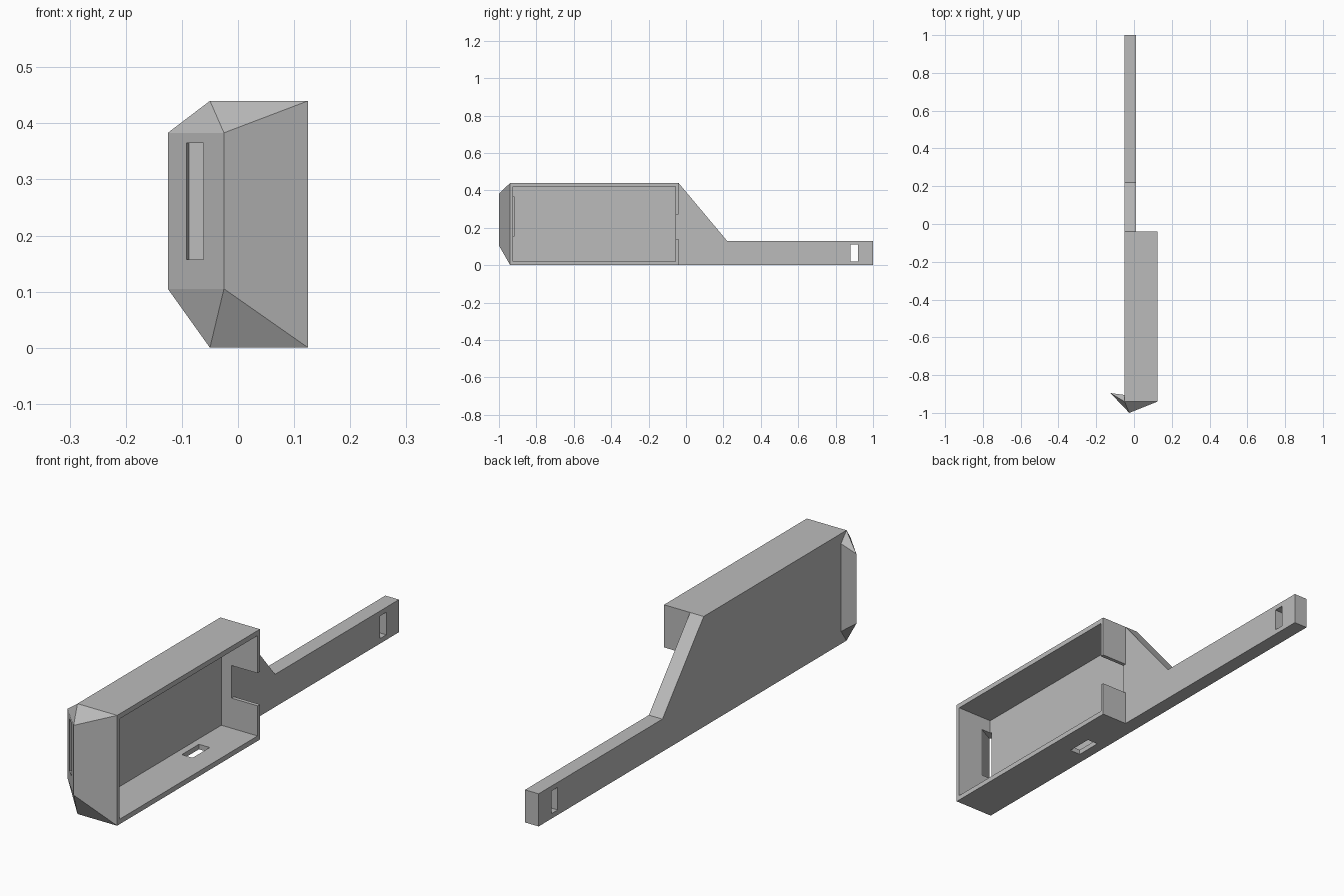
import bpy
import bmesh
from mathutils import Vector

cube = bpy.data.objects.get("Cube")
if cube:
    bpy.data.objects.remove(cube, do_unlink=True)

# One plain grey finish for the whole part
grey = bpy.data.materials.new("plain_grey")
grey.use_nodes = True
colour = (0.5, 0.5, 0.5, 1)
grey.diffuse_color = colour
grey.node_tree.nodes["Principled BSDF"].inputs["Base Color"].default_value = colour


def finish(bm, name):
    bmesh.ops.recalc_face_normals(bm, faces=bm.faces)
    mesh = bpy.data.meshes.new(name)
    bm.to_mesh(mesh)
    bm.free()
    mesh.materials.append(grey)
    obj = bpy.data.objects.new(name, mesh)
    bpy.context.collection.objects.link(obj)
    return obj


def prism(name, outline, offset):
    """Extrude a flat outline of 3D points by an offset."""
    bm = bmesh.new()
    face = bm.faces.new([bm.verts.new(p) for p in outline])
    new = bmesh.ops.extrude_face_region(bm, geom=[face])["geom"]
    verts = [v for v in new if isinstance(v, bmesh.types.BMVert)]
    bmesh.ops.translate(bm, verts=verts, vec=Vector(offset))
    # the starting face is kept as the closing cap
    return finish(bm, name)


def block(name, x, y, z):
    outline = [(x[0], y[0], z[0]), (x[1], y[0], z[0]),
               (x[1], y[1], z[0]), (x[0], y[1], z[0])]
    return prism(name, outline, (0, 0, z[1] - z[0]))


def hull(name, points):
    bm = bmesh.new()
    for p in points:
        bm.verts.new(p)
    bmesh.ops.convex_hull(bm, input=bm.verts)
    return finish(bm, name)


def combine(target, tool, operation):
    tool.hide_render = True
    mod = target.modifiers.new(operation.lower(), "BOOLEAN")
    mod.operation, mod.solver, mod.object = operation, "EXACT", tool
    bpy.context.view_layer.objects.active = target
    bpy.ops.object.modifier_apply(modifier=mod.name)
    bpy.data.objects.remove(tool, do_unlink=True)


BACK, RIM, ARM = -0.05, 0.125, 0.01
TOP = 0.44

# Case with its faceted nose and side hook
case = block("case_with_arm", (BACK, RIM), (-0.94, -0.04), (0, TOP))
nose_points = [(x, -0.94, z) for x in (BACK, RIM) for z in (0, TOP)]
nose_points += [(x, y, z) for x, y in ((-0.025, -1), (-0.125, -0.895))
                for z in (0.105, 0.383)]
nose_points += [(BACK, -0.905, z) for z in (0.05, 0.40)]
combine(case, hull("nose", nose_points), "UNION")

# Open cavity facing the left side
combine(case, block("cavity", (-0.035, 0.2), (-0.925, -0.055), (0.02, 0.42)), "DIFFERENCE")

# Tapering arm
profile = [(-0.05, 0), (1, 0), (1, 0.13), (0.22, 0.13), (-0.04, TOP), (-0.05, TOP)]
arm = prism("arm", [(BACK, y, z) for y, z in profile], (ARM - BACK, 0, 0))
combine(case, arm, "UNION")

# Notch in the end wall, slot in the floor, hole in the arm tip
combine(case, block("notch", (ARM, 0.2), (-0.07, -0.02), (0.14, 0.27)), "DIFFERENCE")
combine(case, block("floor_slot", (-0.008, 0.04), (-0.343, -0.235), (-0.05, 0.05)), "DIFFERENCE")
combine(case, block("arm_hole", (-0.1, 0.1), (0.88, 0.92), (0.02, 0.11)), "DIFFERENCE")

# Slanted strap slot from the cavity out through the hook
slot = [(-0.098, -0.947), (-0.087, -0.915), (-0.03, -0.918),
        (0.01, -0.922), (0.01, -0.925), (-0.07, -0.966)]
combine(case, prism("strap_slot", [(x, y, 0.157) for x, y in slot], (0, 0, 0.208)), "DIFFERENCE")
